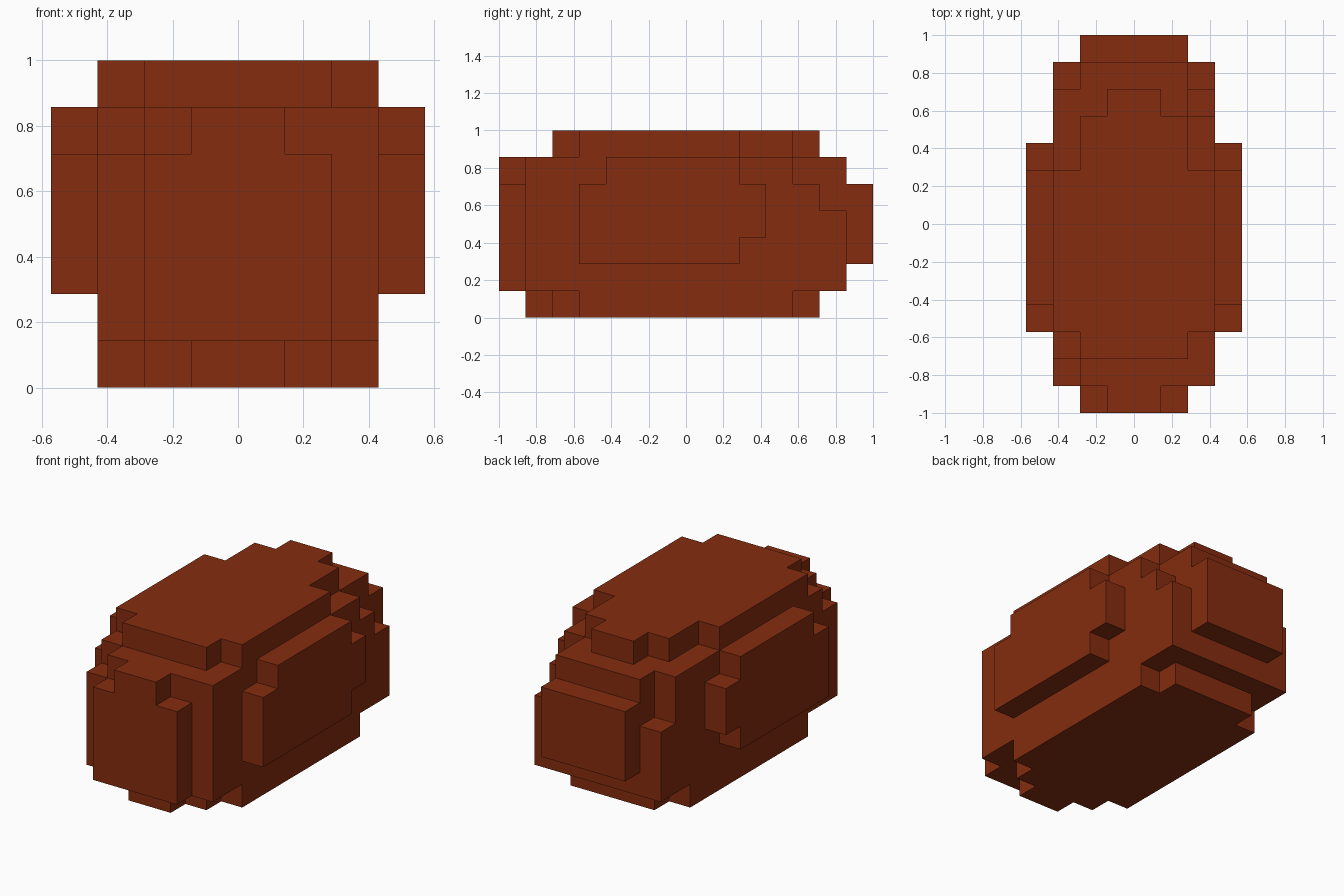
import bpy
import bmesh
from mathutils import Vector

cube = bpy.data.objects.get("Cube")
if cube:
    bpy.data.objects.remove(cube, do_unlink=True)

UNIT = 1 / 7  # size of one block

# One flat rust-brown colour
rust = bpy.data.materials.new("rust_brown")
rust.use_nodes = True
colour = (0.235, 0.0255, 0.0048, 1)
rust.diffuse_color = colour
bsdf = rust.node_tree.nodes["Principled BSDF"]
bsdf.inputs["Base Color"].default_value = colour
bsdf.inputs["Roughness"].default_value = 0.9


def both_sides(*boxes):
    """Boxes plus their copies mirrored across x = 0."""
    return list(boxes) + [(-b[1], -b[0], *b[2:]) for b in boxes]


# Each part is a union of boxes in block units: x0, x1, y0, y1, z0, z1
parts = {
    "body_core": [
        (-2, 2, -6, 6, 1, 6),
        (-3, 3, -5, 4, 1, 6),
    ],
    # Corner columns of uneven height
    "front_corners": [(2, 3, -6, -5, 1, 6), (-3, -2, -6, -5, 1, 5)],
    "back_corners": [
        (2, 3, 4, 5, 1, 5), (-3, -2, 4, 5, 1, 6),
        *both_sides((2, 3, 5, 6, 1, 4)),
    ],
    # Stepped top and bottom slabs
    "top_slab": [
        (-2, 2, -5, -4, 6, 7), (-3, 3, -4, 2, 6, 7),
        (-2, 2, 2, 4, 6, 7), (-1, 1, 4, 5, 6, 7),
    ],
    "bottom_slab": [
        (-1, 1, -6, -5, 0, 1), (-2, 2, -5, -4, 0, 1),
        (-3, 3, -4, 4, 0, 1), (-2, 2, 4, 5, 0, 1),
    ],
    # Raised plates on the four sides
    "front_plate": [(-2, 2, -7, -6, 1, 5), (-1, 1, -7, -6, 5, 6)],
    "back_plate": [(-2, 2, 6, 7, 2, 5)],
    "side_plates": both_sides(
        (3, 4, -4, -3, 2, 5), (3, 4, -3, 2, 2, 6), (3, 4, 2, 3, 3, 5)),
}


def cells(boxes):
    return {(x, y, z) for x0, x1, y0, y1, z0, z1 in boxes
            for x in range(x0, x1) for y in range(y0, y1) for z in range(z0, z1)}


solid = set().union(*(cells(boxes) for boxes in parts.values()))


def build(name, boxes):
    """Skin the outer faces of a part, then merge the flat areas."""
    bm = bmesh.new()
    for cell in sorted(cells(boxes)):
        for axis in range(3):
            for sign in (-1, 1):
                step = Vector((0, 0, 0))
                step[axis] = sign
                if tuple(int(c + s) for c, s in zip(cell, step)) in solid:
                    continue
                u, v = Vector((0, 0, 0)), Vector((0, 0, 0))
                u[(axis + 1) % 3] = 0.5
                v[(axis + 2) % 3] = 0.5 * sign
                mid = Vector(cell) + Vector((0.5, 0.5, 0.5)) + step / 2
                corners = (mid - u - v, mid + u - v, mid + u + v, mid - u + v)
                bm.faces.new([bm.verts.new(c * UNIT) for c in corners])
    bmesh.ops.remove_doubles(bm, verts=bm.verts, dist=0.001)
    bmesh.ops.dissolve_limit(bm, angle_limit=0.01, verts=bm.verts, edges=bm.edges)
    mesh = bpy.data.meshes.new(name)
    bm.to_mesh(mesh)
    bm.free()
    mesh.materials.append(rust)
    bpy.context.collection.objects.link(bpy.data.objects.new(name, mesh))


for part_name, part_boxes in parts.items():
    build(part_name, part_boxes)
